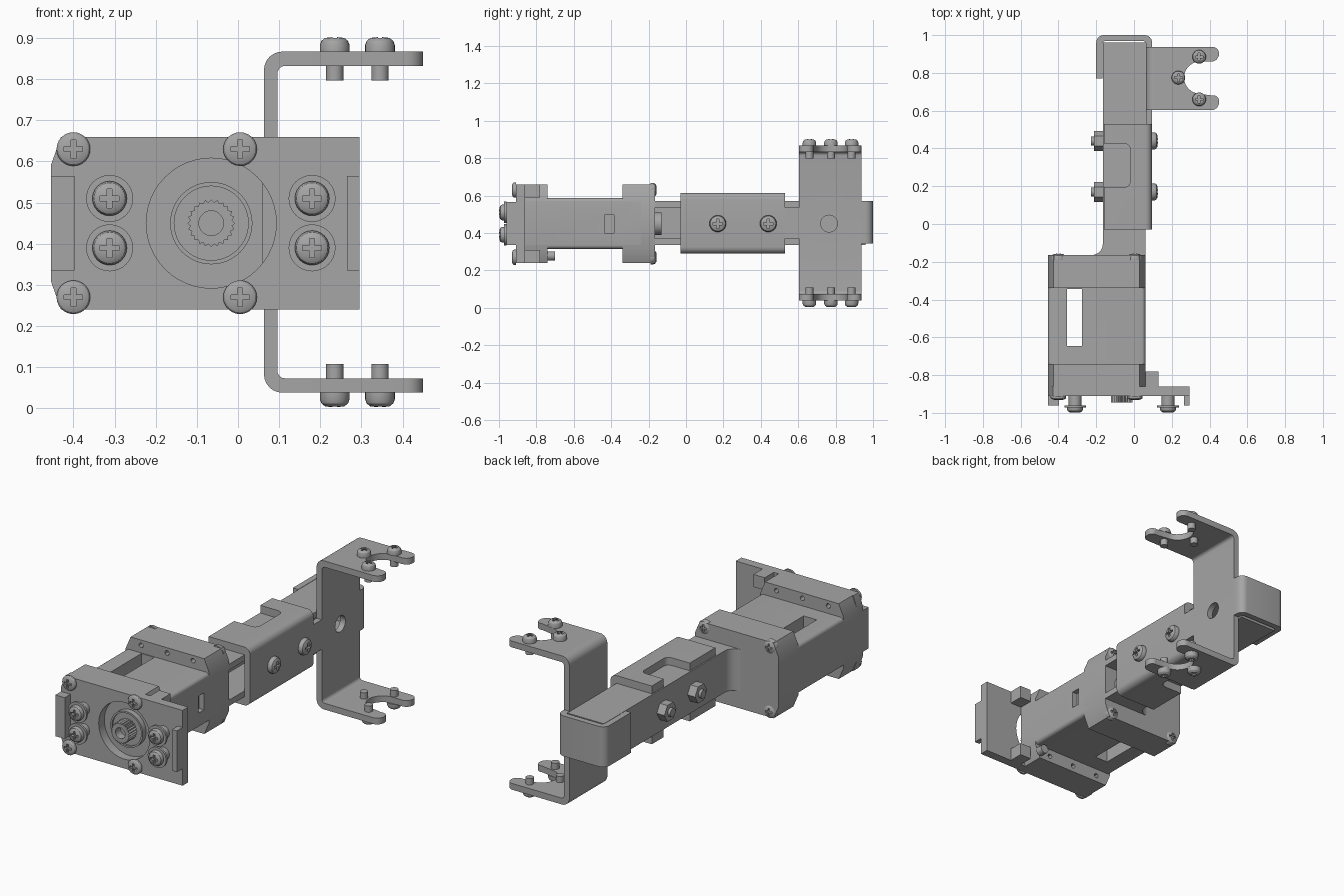
import bpy, bmesh, math
from mathutils import Vector

default = bpy.data.objects.get("Cube")
if default:
    bpy.data.objects.remove(default, do_unlink=True)

metal = bpy.data.materials.new("satin grey metal")
metal.use_nodes = True
GREY = (0.38, 0.38, 0.38, 1)
metal.diffuse_color = GREY
metal.node_tree.nodes["Principled BSDF"].inputs["Base Color"].default_value = GREY

MID = 0.4525                 # height of the symmetry plane
AXIS_X = -0.065              # sideways position of the output shaft
DIRECTIONS = {"x": Vector((1, 0, 0)), "y": Vector((0, 1, 0)), "z": Vector((0, 0, 1))}


def finish(name, bm):
    bmesh.ops.remove_doubles(bm, verts=bm.verts, dist=0.0001)
    bmesh.ops.recalc_face_normals(bm, faces=bm.faces)
    mesh = bpy.data.meshes.new(name)
    bm.to_mesh(mesh)
    bm.free()
    mesh.materials.append(metal)
    obj = bpy.data.objects.new(name, mesh)
    bpy.context.collection.objects.link(obj)
    return obj


def prism(name, points, axis, start, end):
    """Extrude a 2D outline along one axis."""
    place = {"x": lambda u, v, w: (w, u, v),
             "y": lambda u, v, w: (u, w, v),
             "z": lambda u, v, w: (u, v, w)}[axis]
    bm = bmesh.new()
    face = bm.faces.new([bm.verts.new(place(u, v, start)) for u, v in points])
    ext = bmesh.ops.extrude_face_region(bm, geom=[face])
    moved = [g for g in ext["geom"] if isinstance(g, bmesh.types.BMVert)]
    bmesh.ops.translate(bm, verts=moved, vec=DIRECTIONS[axis] * (end - start))
    return finish(name, bm)


def box(name, xs, ys, zs):
    corners = [(xs[0], ys[0]), (xs[1], ys[0]), (xs[1], ys[1]), (xs[0], ys[1])]
    return prism(name, corners, "z", *zs)


def circle(u, v, r, n=32):
    return [(u + r * math.cos(math.tau * i / n), v + r * math.sin(math.tau * i / n))
            for i in range(n)]


def rounded(corners, steps=6):
    """Outline with a fillet radius given at each corner."""
    out = []
    for i, (u, v, r) in enumerate(corners):
        p = Vector((u, v))
        if r == 0:
            out.append((u, v))
            continue
        a = (Vector(corners[i - 1][:2]) - p).normalized()
        b = (Vector(corners[(i + 1) % len(corners)][:2]) - p).normalized()
        centre = p + (a + b) * r
        for k in range(steps + 1):
            t = k / steps * math.pi / 2
            out.append(tuple(centre - b * r * math.cos(t) - a * r * math.sin(t)))
    return out


def cut(obj, *cutters):
    for cutter in cutters:
        mod = obj.modifiers.new("cut", "BOOLEAN")
        mod.operation, mod.object, mod.solver = "DIFFERENCE", cutter, "EXACT"
    bpy.context.view_layer.update()
    evaluated = obj.evaluated_get(bpy.context.evaluated_depsgraph_get())
    mesh = bpy.data.meshes.new_from_object(evaluated)
    obj.modifiers.clear()
    obj.data = mesh
    for cutter in cutters:
        bpy.data.objects.remove(cutter, do_unlink=True)
    return obj


def screw(name, loc, direction, r, h, shaft_r, shaft_len):
    """Domed cross-head screw, seated at loc with its head along direction."""
    profile = [(0, -shaft_len), (shaft_r, -shaft_len), (shaft_r, 0), (r, 0), (r, h * .45),
               (r * .9, h * .72), (r * .65, h * .92), (0, h)]
    bm = bmesh.new()
    verts = [bm.verts.new((a, 0, b)) for a, b in profile]
    edges = [bm.edges.new(pair) for pair in zip(verts, verts[1:])]
    bmesh.ops.spin(bm, geom=verts + edges, cent=(0, 0, 0), axis=(0, 0, 1),
                   angle=math.tau, steps=24)
    obj = finish(name, bm)
    long, thin = r * .55, r * .14
    cross = [(long, thin), (thin, thin), (thin, long), (-thin, long), (-thin, thin),
             (-long, thin), (-long, -thin), (-thin, -thin), (-thin, -long),
             (thin, -long), (thin, -thin), (long, -thin)]
    cut(obj, prism("cross_cutter", cross, "z", h * .4, h * 2))
    obj.rotation_mode = "QUATERNION"
    obj.rotation_quaternion = Vector((0, 0, 1)).rotation_difference(Vector(direction))
    obj.location = loc
    return obj


# Motor body with cable slot and side pocket
L, R = -0.455, 0.06
body_outline = rounded([(L, .315, .02), (R, .315, .02), (R, .588, .02), (L, .588, .02)])
cut(prism("motor_body", body_outline, "y", -0.86, -0.24),
    box("slot", (-0.355, -0.275), (-0.645, -0.345), (0.2, 0.7)),
    box("pocket", (0.03, 0.1), (-0.435, -0.385), (0.4, 0.495)))

# End covers with chamfered corners and small flange holes
cover = [(L, .31), (L + .03, .24), (R - .03, .24), (R, .31),
         (R, .59), (R - .03, .66), (L + .03, .66), (L, .59)]


def holes(y0, y1):
    return [prism("hole", circle(x, z, .013, 12), "y", y0, y1)
            for x in (-.36, -.2, -.04) for z in (.275, .63)]


cut(prism("front_cover", cover, "y", -0.86, -0.74), *holes(-.77, -.7))
cut(prism("rear_cover", cover, "y", -0.34, -0.165), *holes(-.4, -.31))

# Front mounting plate with round opening, lips and stiffening blocks
plate = [(L, .31), (L + .025, .24), (.295, .24), (.295, .66), (L + .025, .66), (L, .59)]
cut(prism("front_plate", plate, "y", -0.91, -0.86),
    prism("opening", circle(AXIS_X, .45, .158, 48), "y", -1, -0.8))
box("right_lip", (L, -0.397), (-0.96, -0.91), (.335, .565))
box("left_lip", (.265, .295), (-0.96, -0.91), (.335, .565))
for side, z in (("lower", .24), ("upper", .59)):
    box(side + "_plate_block", (R, .13), (-.86, -.78), (z, z + .07))
prism("locating_pin", circle(.03, .277, .025, 16), "y", -.74, -.70)

# Output shaft: boss, splined hub with bore
cut(prism("output_boss", circle(AXIS_X, .45, .1, 48), "y", -.89, -.86),
    prism("groove", circle(AXIS_X, .45, .09, 48), "y", -1, -.88))
teeth = 24
spline = []
for i in range(teeth * 2):
    a, r = math.pi * i / teeth, (.058, .051)[i % 2]
    spline.append((AXIS_X + r * math.cos(a), .45 + r * math.sin(a)))
cut(prism("output_spline", spline, "y", -.945, -.86),
    prism("bore", circle(AXIS_X, .45, .03), "y", -1, -.9))

# Cover screws and plate mounting screws with washers
for x in (-.4, .005):
    for z in (.27, .63):
        screw("front_cover_screw", (x, -.91, z), (0, -1, 0), .041, .022, .02, .05)
        screw("rear_cover_screw", (x, -.19, z), (0, 1, 0), .038, .034, .02, .03)
for x in (-.312, .18):
    for z in (.39, .51):
        screw("mounting_screw", (x, -.968, z), (0, -1, 0), .042, .032, .034, .1)
        prism("mounting_washer", circle(x, z, .057), "y", -.972, -.96)

# Idler hub behind the rear cover
prism("idler_hub", circle(AXIS_X, .45, .06), "y", -.19, -.13)

# Arm: channel open towards the left, flared where it meets the cover
flare = [(-.225, -.165), (.06, -.165), (.06, .96), (-.165, .96)]
flare += [(-.225 + .06 * math.cos(t * math.pi / 10), -.105 - .06 * math.sin(t * math.pi / 10))
          for t in range(5)]
cut(prism("arm_channel", flare, "z", .337, .57),
    box("channel", (-.13, .2), (-.3, .93), (.37, .537)))

# Sleeve clamped around the arm, notched on its free edges
sleeve = rounded([(-.16, .29, 0), (.095, .29, .035), (.095, .615, .035), (-.16, .615, 0),
                  (-.16, .572, 0), (.06, .572, 0), (.06, .335, 0), (-.16, .335, 0)])
notch = rounded([(-.3, .195, 0), (-.02, .195, .03), (-.02, .425, .03), (-.3, .425, 0)])
cut(prism("arm_sleeve", sleeve, "y", -.03, .53),
    prism("notch", notch, "z", .1, .9))
box("sleeve_neck", (.063, .095), (.52, .61), (.37, .535))

# Sleeve bolts with hexagon nuts
for y in (.17, .44):
    screw("sleeve_bolt", (.095, y, .45), (1, 0, 0), .045, .032, .024, .322)
    prism("sleeve_nut", circle(y, .45, .053, 6), "x", -.212, -.165)

# Tall U bracket: web with bends, then a forked flange at each end
web = rounded([(.115, .038, 0), (.063, .038, .045), (.063, .867, .045), (.115, .867, 0),
               (.115, .832, 0), (.096, .832, .018), (.096, .073, .018), (.115, .073, 0)])
cut(prism("bracket_web", web, "y", .603, .938),
    prism("web_hole", circle(.765, .45, .045), "x", 0, .2))
fork = rounded([(.115, .603, 0), (.45, .603, .04), (.45, .69, .04)])
fork += [(.35 + .085 * math.cos(a), .775 + .085 * math.sin(a))
         for a in [-math.pi / 2 - math.pi * i / 20 for i in range(21)]]
fork += rounded([(.35, .86, 0), (.45, .86, .04), (.45, .938, .035), (.115, .938, 0)])[1:]
for side, sign in (("upper", 1), ("lower", -1)):
    levels = sorted((MID + sign * .3795, MID + sign * .4145))
    prism(side + "_fork", fork, "z", *levels)
    for x, y in ((.235, .775), (.345, .885), (.345, .66)):
        screw(side + "_fork_screw", (x, y, MID + sign * .4145), (0, 0, sign),
              .036, .036, .021, .07)

# End strap wrapping the tip of the arm
strap = rounded([(.096, .93, 0), (.096, 1, .04), (-.2, 1, .04), (-.2, .77, 0),
                 (-.167, .77, 0), (-.167, .968, .015), (.063, .968, .015), (.063, .93, 0)])
prism("end_strap", strap, "z", .345, .57)

# Smooth the rounded surfaces and keep the edges crisp
bpy.ops.object.select_all(action="DESELECT")
for obj in bpy.context.collection.objects:
    if obj.type == "MESH" and metal.name in obj.data.materials:
        obj.select_set(True)
        bpy.context.view_layer.objects.active = obj
bpy.ops.object.shade_smooth_by_angle(angle=math.radians(30))
